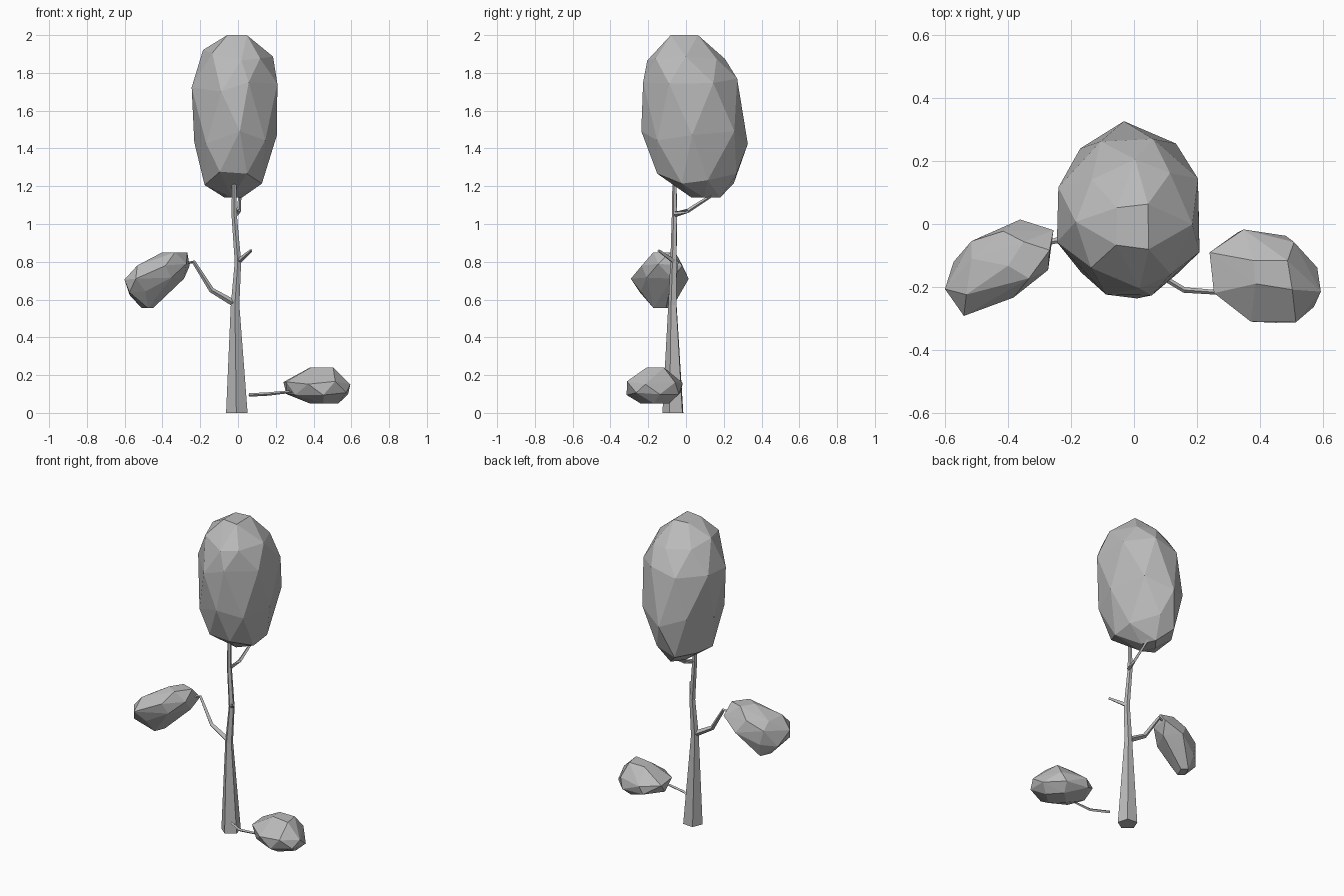
import bpy
import bmesh
import math
import random
from mathutils import Vector

random.seed(4)
default_cube = bpy.data.objects.get("Cube")
if default_cube:
    bpy.data.objects.remove(default_cube, do_unlink=True)

# One plain grey for the whole tree
grey = bpy.data.materials.new("plain_grey")
grey.use_nodes = True
grey.diffuse_color = (0.5, 0.5, 0.5, 1)
grey.node_tree.nodes["Principled BSDF"].inputs["Base Color"].default_value = grey.diffuse_color


def finish(name, bm):
    """Turn a bmesh into a flat shaded object."""
    bmesh.ops.recalc_face_normals(bm, faces=bm.faces[:])
    mesh = bpy.data.meshes.new(name)
    bm.to_mesh(mesh)
    bm.free()
    mesh.materials.append(grey)
    obj = bpy.data.objects.new(name, mesh)
    bpy.context.collection.objects.link(obj)
    return obj


def foliage(name, sections, sides, skew=0.0):
    """Faceted clump: hull around uneven oval sections (z, x min, x max, y min, y max)."""
    bm = bmesh.new()
    for level, (z, x_min, x_max, y_min, y_max) in enumerate(sections):
        end = level in (0, len(sections) - 1)
        count = 4 if end else sides
        for i in range(count):
            a = math.tau * (i + 0.5 * (level % 2) + random.uniform(-0.15, 0.15)) / count
            x = (x_min + x_max) / 2 + (x_max - x_min) * 0.515 * math.cos(a)
            y = (y_min + y_max) / 2 + (y_max - y_min) * 0.515 * math.sin(a + skew)
            dz = 0 if end else random.uniform(-0.1, 0.1) * (sections[-1][0] - sections[0][0])
            bm.verts.new((x, y, z + dz * 0.5))
    hull = bmesh.ops.convex_hull(bm, input=bm.verts[:])
    loose = {v for v in hull["geom_interior"] + hull["geom_unused"]
             if isinstance(v, bmesh.types.BMVert)}
    bmesh.ops.delete(bm, geom=list(loose), context="VERTS")
    return finish(name, bm)


def limb(name, path, radii, sides, turn=0.0):
    """Tapered tube along a path of points."""
    points = [Vector(p) for p in path]
    bm = bmesh.new()
    rings = []
    for i, p in enumerate(points):
        along = points[min(i + 1, len(points) - 1)] - points[max(i - 1, 0)]
        if i == 0 and name == "trunk":
            along = Vector((0, 0, 1))
        along.normalize()
        ref = Vector((0, 1, 0)) if abs(along.y) < 0.9 else Vector((1, 0, 0))
        u = along.cross(ref).normalized()
        v = along.cross(u)
        rings.append([bm.verts.new(p + radii[i] * (u * math.cos(a) + v * math.sin(a)))
                      for a in (turn + math.tau * k / sides for k in range(sides))])
    for low, high in zip(rings, rings[1:]):
        for k in range(sides):
            n = (k + 1) % sides
            bm.faces.new((low[k], low[n], high[n], high[k]))
    bm.faces.new(rings[0])
    bm.faces.new(rings[-1])
    return finish(name, bm)


# Trunk
limb("trunk",
     [(-0.005, -0.065, 0), (-0.015, -0.07, 0.57), (0, -0.065, 0.8),
      (-0.02, -0.06, 1.05), (-0.02, -0.06, 1.22)],
     [0.06, 0.024, 0.018, 0.015, 0.012], 5, 0.25)

# Branches
limb("right_branch",
     [(-0.02, -0.07, 0.58), (-0.14, -0.07, 0.65), (-0.235, -0.05, 0.8), (-0.28, -0.06, 0.79)],
     [0.018, 0.014, 0.01, 0.008], 4)
limb("low_branch",
     [(0.06, -0.15, 0.095), (0.16, -0.21, 0.1), (0.3, -0.22, 0.115)],
     [0.009, 0.009, 0.007], 4)
limb("branch_stub", [(0, -0.06, 0.8), (0.07, -0.145, 0.86)], [0.015, 0.008], 4)
limb("top_branch",
     [(-0.01, -0.06, 1.05), (0.005, 0.01, 1.07), (0.01, 0.15, 1.16)],
     [0.014, 0.011, 0.008], 4)

# Foliage clumps
foliage("crown",
        [(1.14, -0.07, 0.02, 0.03, 0.18),
         (1.24, -0.18, 0.13, -0.17, 0.27),
         (1.46, -0.225, 0.2, -0.23, 0.32),
         (1.74, -0.25, 0.225, -0.23, 0.275),
         (1.9, -0.18, 0.18, -0.2, 0.2),
         (2.0, -0.07, 0.07, -0.1, 0.08)], 8)
foliage("right_clump",
        [(0.555, -0.51, -0.45, -0.18, -0.07),
         (0.63, -0.595, -0.38, -0.25, -0.03),
         (0.72, -0.597, -0.29, -0.29, 0.01),
         (0.79, -0.54, -0.245, -0.25, 0),
         (0.85, -0.4, -0.27, -0.18, -0.04)], 6, 0.5)
foliage("low_clump",
        [(0.05, 0.38, 0.53, -0.24, -0.09),
         (0.1, 0.26, 0.59, -0.31, -0.02),
         (0.16, 0.235, 0.59, -0.32, -0.02),
         (0.24, 0.37, 0.52, -0.22, -0.1)], 7, -0.2)
